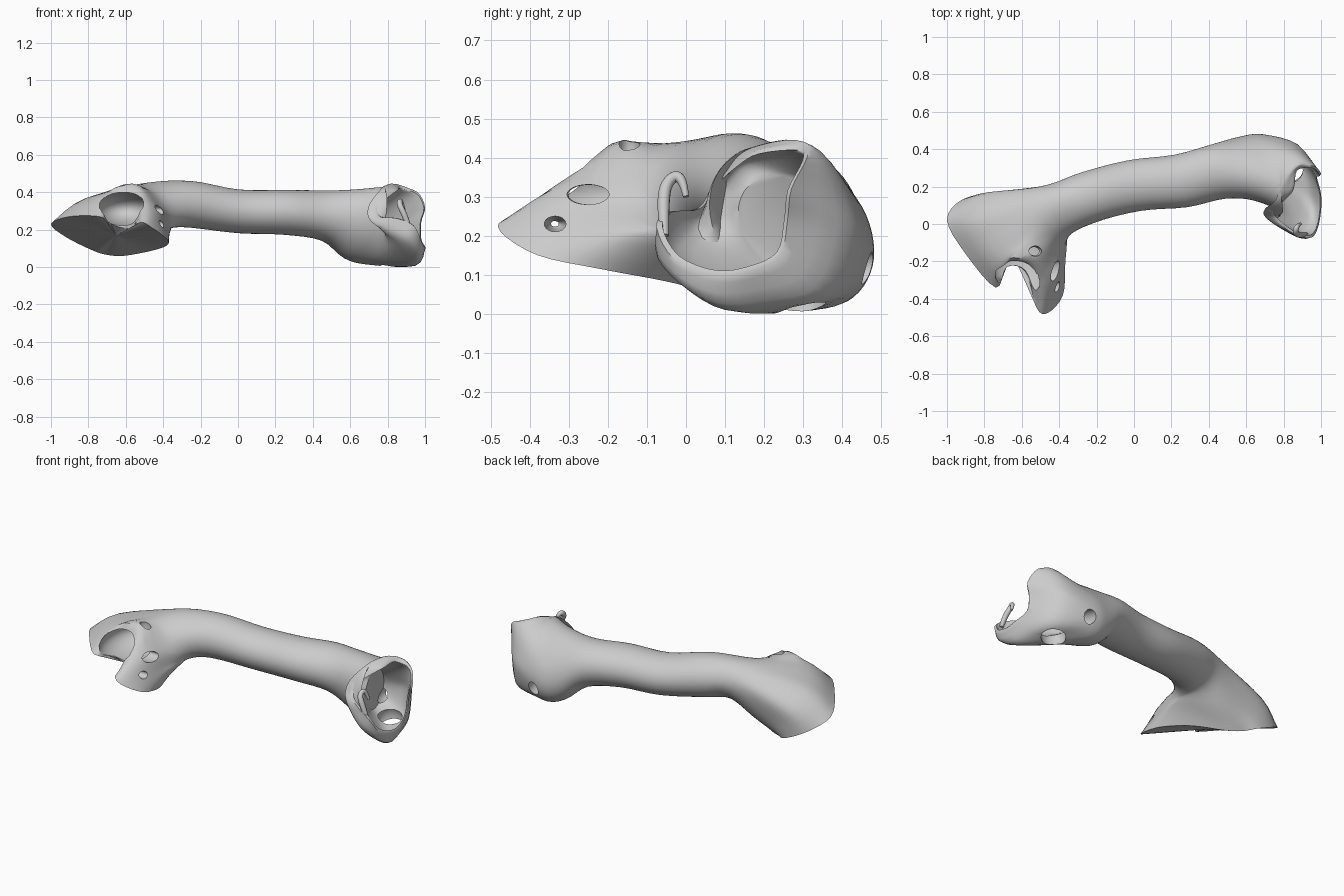
import bpy, bmesh, math
from mathutils import Vector as V

if "Cube" in bpy.data.objects:
    bpy.data.objects.remove(bpy.data.objects["Cube"])

N = 14      # control points around each ring: back, over the top, front, underneath
FINE = 4    # spline steps between control points


def catmull(a, b, c, d, t):
    return 0.5 * (2*b + (c - a)*t + (2*a - 5*b + 4*c - d)*t*t + (3*b - a - 3*c + d)*t**3)


def ellipse(x, y, z, ry, rz, lean=0.0, drop=0.0, yaw=0.25):
    ring = []
    for i in range(N):
        a = 2 * math.pi * i / N
        ring.append(V((x, y, z)) + V((-yaw, 1, -drop)) * ry * math.cos(a) + V((lean, 0, 1)) * rz * math.sin(a))
    return ring


def shrink(ring, s):
    c = sum(ring, V()) / len(ring)
    return [c + (p - c) * s for p in ring]


def smooth_ring(r):
    n = len(r)
    return [catmull(r[i-1], r[i], r[(i+1) % n], r[(i+2) % n], k / FINE)
            for i in range(n) for k in range(FINE)]


def smooth_rows(rows):
    rows = [smooth_ring(r) for r in rows]
    out, m = [], len(rows) - 1
    for i in range(m):
        a, b, c, d = rows[max(i-1, 0)], rows[i], rows[i+1], rows[min(i+2, m)]
        for k in range(FINE):
            out.append([catmull(*q, k / FINE) for q in zip(a, b, c, d)])
    return out + [rows[-1]]


# Flared left end: edge of the flat sloping underside, and the swelling behind it
left_rim = [V(p) for p in (
    (-.78, .15, .09), (-.92, .13, .16), (-1, .02, .23), (-.9, -.16, .27), (-.74, -.34, .27),
    (-.68, -.23, .23), (-.58, -.255, .205), (-.52, -.45, .24), (-.46, -.475, .21), (-.38, -.38, .15),
    (-.38, -.22, .115), (-.47, -.06, .085), (-.61, .05, .06), (-.7, .1, .065))]
left_mid = [V(p) for p in (
    (-.68, .165, .2), (-.8, .16, .28), (-.83, .04, .355), (-.77, -.09, .38), (-.7, -.18, .4),
    (-.64, -.18, .43), (-.55, -.2, .43), (-.48, -.28, .355), (-.42, -.28, .3), (-.38, -.22, .22),
    (-.36, -.12, .2), (-.38, -.02, .18), (-.46, .06, .15), (-.56, .13, .15))]

# Cupped right end
right_rim = [V(p) for p in (
    (.98, .26, .24), (1, .27, .32), (.96, .31, .4), (.87, .3, .43), (.85, .19, .42),
    (.8, .13, .385), (.74, .07, .33), (.75, .03, .27), (.85, -.05, .26), (.94, -.075, .22),
    (.98, -.03, .14), (1, .07, .1), (1, .16, .11), (.98, .24, .15))]
right_mid = [V(p) for p in (
    (.88, .42, .19), (.88, .41, .28), (.88, .36, .4), (.83, .28, .445), (.78, .18, .43),
    (.75, .12, .4), (.7, .08, .33), (.7, .04, .26), (.77, -.01, .2), (.88, -.06, .14),
    (.94, .0, .065), (.95, .1, .01), (.93, .22, .015), (.9, .36, .05))]

# Shaft sections from left to right
shaft = [ellipse(*s) for s in (
    (-.42, .06, .33, .15, .12, -.6), (-.25, .14, .335, .135, .125), (0, .205, .298, .135, .117),
    (.25, .23, .292, .14, .12), (.45, .28, .275, .145, .135), (.6, .295, .23, .17, .18, .1, .25),
    (.74, .27, .22, .21, .2, .1, .28))]

underside = smooth_rows([shrink(left_rim, s) for s in (.03, .5, .98)])
outer = smooth_rows([left_rim, left_mid] + shaft + [right_mid, right_rim])
inner_right = smooth_rows([shrink(right_rim, .93), shrink(right_mid, .84), shrink(shaft[-1], .65)])

# Bone skin: underside, outer surface, then folded into the right cup
bm = bmesh.new()
rows = [[bm.verts.new(p) for p in r] for r in underside + outer + inner_right]
n = N * FINE
for a, b in zip(rows, rows[1:]):
    for i in range(n):
        j = (i + 1) % n
        bm.faces.new((a[i], a[j], b[j], b[i]))
bm.faces.new(rows[0])
bm.faces.new(rows[-1])
bmesh.ops.recalc_face_normals(bm, faces=bm.faces)
mesh = bpy.data.meshes.new("bone")
bm.to_mesh(mesh)
bm.free()
bone = bpy.data.objects.new("bone", mesh)
bpy.context.collection.objects.link(bone)

# Hollow behind the left arch, then the holes worn through thin walls
for loc, size in (((-.61, -.18, .31), (.15, .22, .09)),
                  ((-.44, -.25, .305), (.14, .055, .026)), ((-.42, -.335, .23), (.14, .028, .02)),
                  ((-.53, -.145, .42), (.035, .028, .06)), ((.83, .29, .04), (.075, .07, .09)),
                  ((.71, .43, .12), (.04, .09, .045))):
    bpy.ops.mesh.primitive_uv_sphere_add(segments=24, ring_count=14, location=loc)
    cutter = bpy.context.object
    cutter.name = "hole_cutter"
    cutter.scale = size
    cutter.hide_render = True
    cutter.hide_set(True)
    mod = bone.modifiers.new("hole", 'BOOLEAN')
    mod.operation, mod.solver, mod.object = 'DIFFERENCE', 'EXACT', cutter
bpy.context.view_layer.objects.active = bone
bone.select_set(True)
for mod in list(bone.modifiers):
    bpy.ops.object.modifier_apply(modifier=mod.name)
for ob in [o for o in bpy.data.objects if o.name.startswith("hole_cutter")]:
    bpy.data.objects.remove(ob)
bpy.ops.object.shade_smooth_by_angle(angle=math.radians(50))

# Thin hooked splinter standing on the right rim
curve = bpy.data.curves.new("hook_splinter", 'CURVE')
curve.dimensions = '3D'
curve.bevel_depth = 0.015
curve.use_fill_caps = True
sp = curve.splines.new('NURBS')
path = ((.92, -.055, .2, .8), (.89, -.06, .28, 1.1), (.86, -.05, .34, 1), (.87, -.01, .36, .9), (.89, 0, .3, .5))
sp.points.add(len(path) - 1)
for p, (x, y, z, r) in zip(sp.points, path):
    p.co, p.radius = (x, y, z, 1), r
sp.use_endpoint_u = True
sp.order_u = 3
bpy.context.collection.objects.link(bpy.data.objects.new("hook_splinter", curve))
